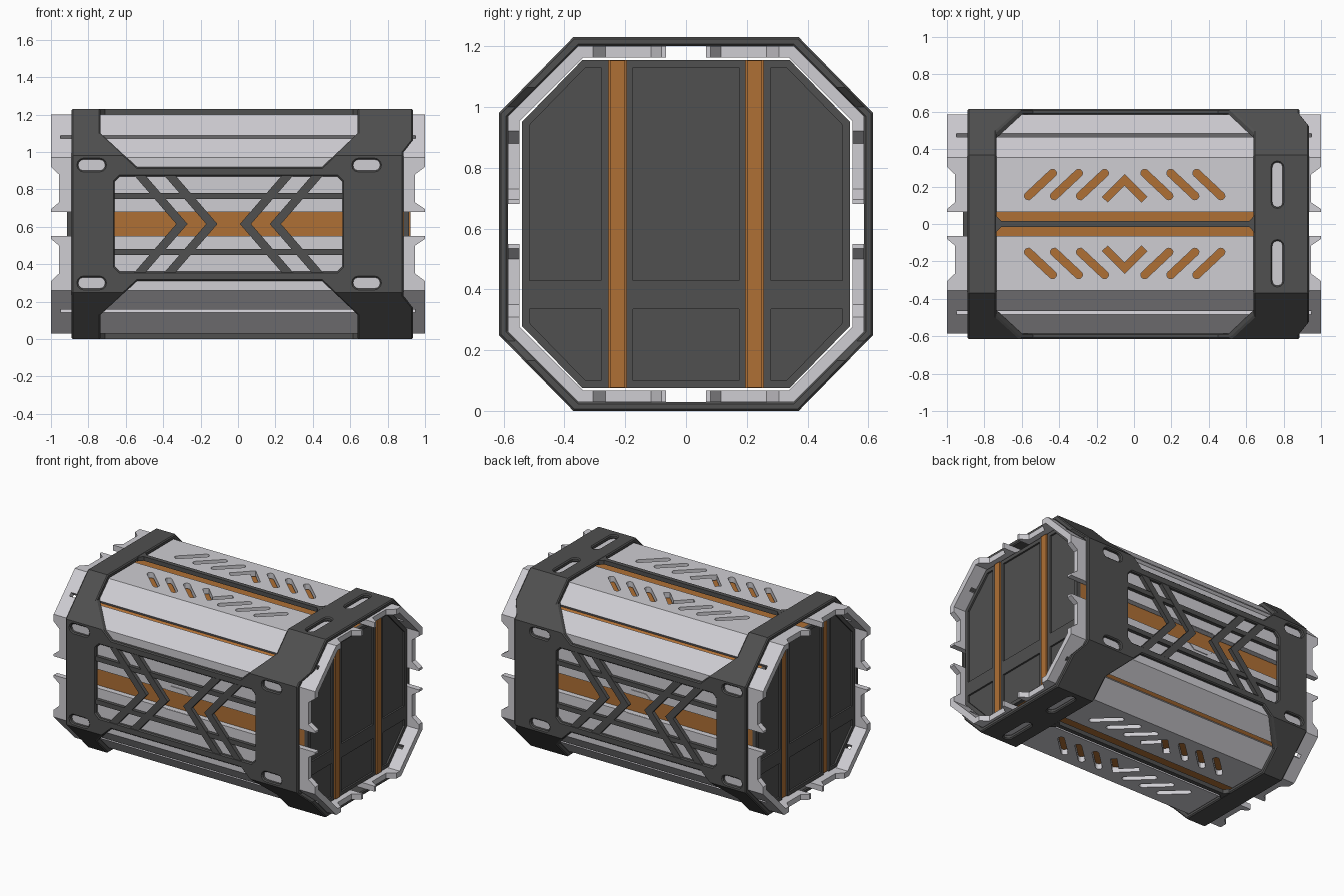
import bpy, bmesh, math
from mathutils import Vector

if "Cube" in bpy.data.objects:
    bpy.data.objects.remove(bpy.data.objects["Cube"])

MID = 0.615          # height of the crate's long axis
CX = -0.05           # centre of the side and lid patterns


def material(name, rgb):
    m = bpy.data.materials.new(name)
    m.diffuse_color = (*rgb, 1)
    m.use_nodes = True
    m.node_tree.nodes["Principled BSDF"].inputs["Base Color"].default_value = m.diffuse_color
    return m


DARK = material("dark grey", (0.08, 0.08, 0.08))
LIGHT = material("light grey", (0.62, 0.61, 0.645))
ORANGE = material("orange", (0.43, 0.16, 0.035))


def mesh_from(name, prisms):
    """Each prism is (axis, 2D outline, start, end)."""
    bm = bmesh.new()
    place = {'x': lambda p, d: (d, p[0], p[1]),
             'y': lambda p, d: (p[0], d, p[1]),
             'z': lambda p, d: (p[0], p[1], d)}
    for axis, poly, a, b in prisms:
        lo = [bm.verts.new(place[axis](p, a)) for p in poly]
        hi = [bm.verts.new(place[axis](p, b)) for p in poly]
        bm.faces.new(lo)
        bm.faces.new(hi)
        n = len(poly)
        for i in range(n):
            j = (i + 1) % n
            bm.faces.new((lo[i], lo[j], hi[j], hi[i]))
    bmesh.ops.recalc_face_normals(bm, faces=bm.faces)
    me = bpy.data.meshes.new(name)
    bm.to_mesh(me)
    bm.free()
    ob = bpy.data.objects.new(name, me)
    ob.location.z = MID
    bpy.context.collection.objects.link(ob)
    return ob


def build(name, mat, prisms, cuts=(), mirror="", bevel=0):
    ob = mesh_from(name, prisms)
    ob.data.materials.append(mat)
    bpy.context.view_layer.objects.active = ob
    if cuts:
        cutter = mesh_from(name + "_cutter", cuts)
        cutter.hide_render = True
        mod = ob.modifiers.new("cut", 'BOOLEAN')
        mod.operation, mod.solver, mod.object = 'DIFFERENCE', 'EXACT', cutter
        bpy.ops.object.modifier_apply(modifier=mod.name)
        bpy.data.objects.remove(cutter)
    if mirror:
        # open the faces on the mirror planes so the halves weld
        bm = bmesh.new()
        bm.from_mesh(ob.data)
        seam = [f for f in bm.faces for k in ("xyz".index(c) for c in mirror)
                if all(abs(v.co[k]) < 1e-5 for v in f.verts)]
        bmesh.ops.delete(bm, geom=list(set(seam)), context='FACES')
        bm.to_mesh(ob.data)
        bm.free()
        mod = ob.modifiers.new("mirror", 'MIRROR')
        mod.use_axis = [c in mirror for c in "xyz"]
        mod.merge_threshold = 0.0002
    if bevel:
        mod = ob.modifiers.new("bevel", 'BEVEL')
        mod.width, mod.segments = bevel, 1
        mod.limit_method, mod.angle_limit = 'ANGLE', math.radians(50)
    return ob


def rect(a, b, c, d):
    return [(a, c), (b, c), (b, d), (a, d)]


def capsule(p, q, r, n=6):
    p, q = Vector(p), Vector(q)
    t = math.atan2(q.y - p.y, q.x - p.x)
    arc = lambda c, s: [(c.x + r * math.cos(s + math.pi * i / n),
                         c.y + r * math.sin(s + math.pi * i / n)) for i in range(n + 1)]
    return arc(q, t - math.pi / 2) + arc(p, t + math.pi / 2)


def flip(poly):
    return [(2 * CX - x, y) for x, y in poly]


# Outer dark frame: one quarter of an octagonal sleeve, cut then mirrored
sleeve = [(0, .615), (.37, .615), (.615, .365), (.615, 0),
          (.585, 0), (.585, .352), (.352, .585), (0, .585)]
lid_opening = [(-.735, .7), (-.735, .485), (-.54, .305), (.45, .305), (.64, .485), (.64, .7)]
side_opening = [(-.66, -.1), (-.66, .225), (-.63, .255), (.53, .255), (.56, .225), (.56, -.1)]
end_notch = [(.885, -.1), (.885, .385), (.94, .455), (1, .455), (1, -.1)]
build("outer_frame", DARK, [('x', sleeve, -.89, .935)], [
    ('y', lid_opening, -.1, .7),
    ('y', side_opening, .5, .7),
    ('y', end_notch, .3, .7),
    ('y', capsule((-.825, .315), (-.74, .315), .03), .5, .7),
    ('y', capsule((.645, .315), (.73, .315), .03), .5, .7),
    ('z', capsule((.767, .118), (.767, .302), .028), .5, .7),
], "yz", .007)

# Ribs along the middle of the top and bottom
build("centre_rib", DARK, [('z', [(-.74, 0), (-.74, .047), (-.71, .015), (.615, .015),
                                  (.645, .047), (.645, 0)], .585, .614)], (), "yz")

# Side lattice: long rails and facing chevrons
bars = [('y', rect(-.665, .565, .133, .165), .586, .61)]
for a in (-.27, -.11):
    arm = [(a, 0), (a - .225, .26), (a - .285, .26), (a - .06, 0)]
    bars += [('y', arm, .586, .613), ('y', flip(arm), .586, .613)]
build("side_lattice", DARK, bars, (), "yz")

# Light corner shells with slanted slots, a long slit and notched ends
corner = [(.065, .585), (.355, .585), (.585, .355), (.585, .065),
          (.547, .065), (.547, .338), (.338, .547), (.065, .547)]
slit = [(.47 + s * .009 + t * .05, .46 - s * .009 + t * .05)
        for s, t in ((-1, -1), (1, -1), (1, 1), (-1, 1))]
cuts = [('x', slit, -.95, .95)]
for i in range(3):
    slot = capsule((-.565 + .139 * i, .15), (-.435 + .139 * i, .272), .021)
    cuts += [('z', slot, .5, .65), ('z', flip(slot), .5, .65)]
cuts.append(('z', [(CX, .265), (CX - .12, .145), (CX - .09, .117), (CX, .207),
                   (CX + .09, .117), (CX + .12, .145)], .5, .65))
for inner, outer in ((-.957, -1.05), (.947, 1.05)):
    s = math.copysign(1, inner)
    bite = [(outer, .08), (s, .08), (inner, .115), (inner, .265), (s, .305), (outer, .305)]
    cuts += [('z', bite, .5, .65), ('y', bite, .5, .65)]
build("corner_shells", LIGHT, [('x', corner, -1, 1)], cuts, "yz")

# Small half-hexagon plates on the shell beside the side stripe
build("side_hex_plates", LIGHT, [('y', [(CX - .095, .066), (CX - .055, .1), (CX + .055, .1),
                                        (CX + .095, .066)], .584, .59)], (), "yz")

# Orange inner body
octagon = [(.34, .54), (.54, .335), (.54, -.335), (.34, -.54),
           (-.34, -.54), (-.54, -.335), (-.54, .335), (-.34, .54)]
build("inner_body", ORANGE, [('x', octagon, -.887, .887)])

# Orange end strips
build("end_strips", ORANGE, [('x', rect(.2, .25, -.538, .538), -.905, .922)], (), "y")

# Dark end panels with shallow recesses
side_panel = [(.255, -.54), (.34, -.54), (.54, -.335), (.54, .335), (.34, .54), (.255, .54)]
upper = [(.28, -.185), (.515, -.185), (.515, .325), (.33, .515), (.28, .515)]
lower = [(.28, -.28), (.515, -.28), (.515, -.325), (.33, -.515), (.28, -.515)]
build("end_panels", DARK,
      [('x', rect(0, .195, -.54, .54), .887, .914), ('x', side_panel, .887, .914)],
      [('x', p, .902, 1) for p in (upper, lower, rect(-.1, .175, -.185, .515),
                                   rect(-.1, .175, -.515, -.28))], "xy")
